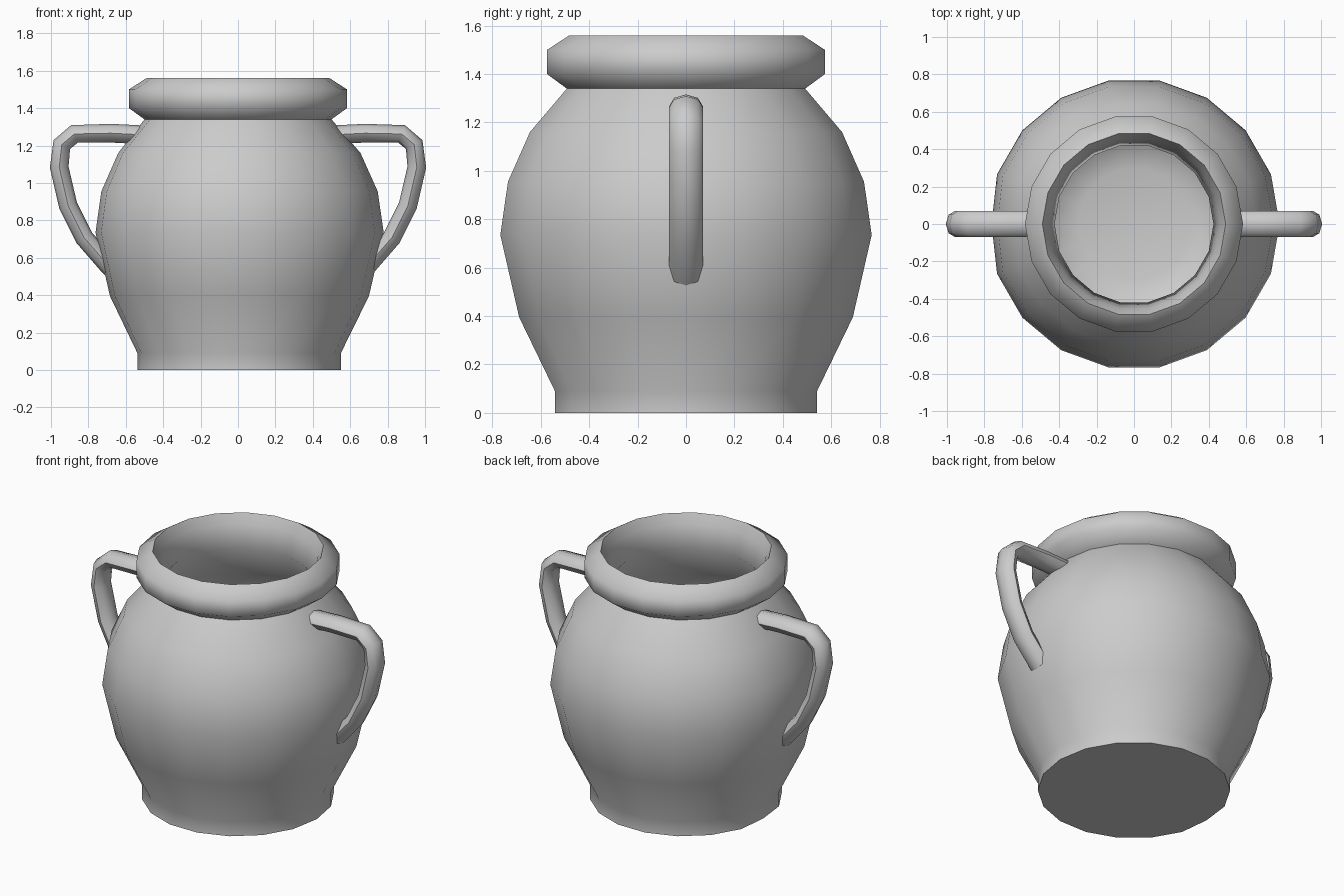
import bpy, bmesh, math
from mathutils import Vector

if "Cube" in bpy.data.objects:
    bpy.data.objects.remove(bpy.data.objects["Cube"])

def finish(name, bm, angle):
    bmesh.ops.recalc_face_normals(bm, faces=bm.faces)
    me = bpy.data.meshes.new(name)
    bm.to_mesh(me)
    bm.free()
    ob = bpy.data.objects.new(name, me)
    bpy.context.collection.objects.link(ob)
    me.shade_smooth()
    me.set_sharp_from_angle(angle=math.radians(angle))
    return ob

def skin(bm, rings):
    """Bridge consecutive closed rings of vertices and cap both ends."""
    n = len(rings[0])
    for a, b in zip(rings, rings[1:]):
        for i in range(n):
            j = (i + 1) % n
            bm.faces.new((a[i], a[j], b[j], b[i]))
    bm.faces.new(rings[0])
    bm.faces.new(rings[-1])

# Pot: 18-sided lathe, (radius, height) from the base up, over the rim, down inside
SIDES = 18
profile = [(.55, 0), (.55, .09), (.70, .395), (.779, .735), (.747, .955),
           (.655, 1.16), (.50, 1.34), (.583, 1.40), (.583, 1.50), (.49, 1.56),
           (.46, 1.50), (.425, 1.36), (.59, 1.13), (.685, .94), (.715, .735),
           (.64, .42), (.49, .13), (.30, .08)]
bm = bmesh.new()
rings = []
for r, z in profile:
    ring = []
    for i in range(SIDES):
        a = 2 * math.pi * i / SIDES
        k = .978 if i == SIDES // 2 and r > .49 and z < 1.2 else 1  # slightly flattened left seam
        ring.append(bm.verts.new((r * k * math.cos(a), r * math.sin(a), z)))
    rings.append(ring)
skin(bm, rings)
finish("pot_body", bm, 60)

# Handles: oval eight-sided tube swept along a path in the xz plane
path = [Vector((x, 0, z)) for x, z in
        [(.50, 1.257), (.68, 1.266), (.875, 1.262), (.942, 1.205),
         (.956, 1.085), (.908, .878), (.823, .708), (.70, .567), (.665, .53)]]

def handle(name, side):
    bm = bmesh.new()
    rings = []
    for i, p in enumerate(path):
        before = (p - path[max(i - 1, 0)]).normalized()
        after = (path[min(i + 1, len(path) - 1)] - p).normalized()
        t = (before + after).normalized()
        out = Vector((-t.z, 0, t.x))
        ring = []
        for k in range(8):
            a = math.pi * k / 4
            q = p + out * .05 * math.cos(a) + Vector((0, .07 * math.sin(a), 0))
            ring.append(bm.verts.new((q.x * side, q.y, q.z)))
        rings.append(ring)
    skin(bm, rings)
    finish(name, bm, 60)

handle("handle_right", 1)
handle("handle_left", -1)
